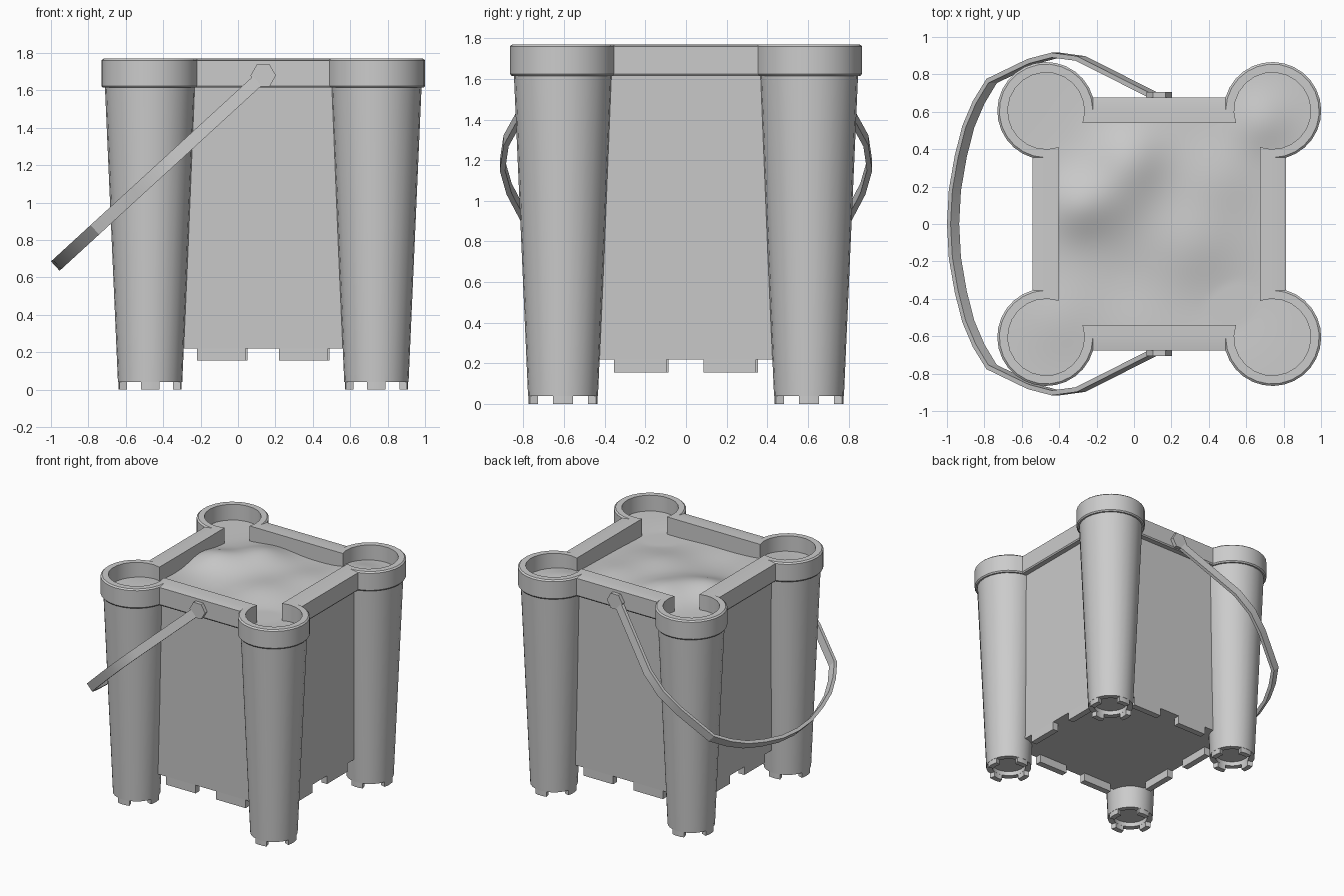
import bpy, bmesh
from math import sin, cos, asin, pi, exp, radians, hypot

if "Cube" in bpy.data.objects:
    bpy.data.objects.remove(bpy.data.objects["Cube"])

CX = 0.135      # bucket centre in x (the handle hangs out to -x)
C = 0.605       # tower offset from the bucket centre


def finish(name, bm, smooth=None):
    bmesh.ops.recalc_face_normals(bm, faces=bm.faces)
    me = bpy.data.meshes.new(name)
    bm.to_mesh(me)
    bm.free()
    ob = bpy.data.objects.new(name, me)
    bpy.context.collection.objects.link(ob)
    if smooth:
        bpy.ops.object.select_all(action='DESELECT')
        ob.select_set(True)
        bpy.context.view_layer.objects.active = ob
        bpy.ops.object.shade_smooth_by_angle(angle=radians(smooth))
    return ob


def loft(bm, rings, caps=True):
    """Skin a list of closed point rings."""
    vs = [[bm.verts.new(p) for p in r] for r in rings]
    n = len(vs[0])
    for a, b in zip(vs, vs[1:]):
        for i in range(n):
            j = (i + 1) % n
            bm.faces.new((a[i], a[j], b[j], b[i]))
    if caps:
        bm.faces.new(vs[0])
        bm.faces.new(vs[-1])


def circle(x, y, r, z, n=24):
    return [(x + r * cos(2 * pi * i / n), y + r * sin(2 * pi * i / n), z) for i in range(n)]


def square(h, z):
    return [(CX + sx * h, sy * h, z) for sx, sy in ((-1, -1), (1, -1), (1, 1), (-1, 1))]


def castle_outline(h, r, z, n=20):
    """Square of half-width h joined to four corner circles of radius r."""
    s = asin((h - C) / r)
    pts = []
    for k in range(4):
        q = k * pi / 2
        for i in range(n):
            a = -pi / 2 + s + (1.5 * pi - 2 * s) * i / (n - 1)
            x, y = C + r * cos(a), C + r * sin(a)
            pts.append((CX + x * cos(q) - y * sin(q), x * sin(q) + y * cos(q), z))
    return pts


# Bucket body, tapering down
HB = 0.59
bm = bmesh.new()
loft(bm, [square(HB, 0.22), square(0.63, 1.63)])
finish("bucket_body", bm)

# Battlement blocks under the body edge
bm = bmesh.new()
for k in range(4):
    q = k * pi / 2
    for x0, x1 in ((-0.355, -0.095), (0.085, 0.345)):
        rings = []
        for z in (0.155, 0.225):
            pts = ((x0, -HB), (x1, -HB), (x1, 0.05 - HB), (x0, 0.05 - HB))
            rings.append([(CX + x * cos(q) - y * sin(q), x * sin(q) + y * cos(q), z) for x, y in pts])
        loft(bm, rings)
finish("body_battlements", bm)

# Corner towers, recessed underneath, with four small battlements each
for sx, side in ((-1, "left"), (1, "right")):
    for sy, end in ((-1, "front"), (1, "back")):
        x, y = CX + sx * C, sy * C
        bm = bmesh.new()
        loft(bm, [circle(x, y, 0.128, 0.075), circle(x, y, 0.128, 0.04),
                  circle(x, y, 0.172, 0.04), circle(x, y, 0.242, 1.63)])
        for k in range(4):
            rings = []
            for z in (0.0, 0.045):
                angs = [k * pi / 2 + radians(d) for d in (-17, -6, 6, 17)]
                rings.append([(x + 0.17 * cos(a), y + 0.17 * sin(a), z) for a in angs] +
                             [(x + 0.128 * cos(a), y + 0.128 * sin(a), z) for a in reversed(angs)])
            loft(bm, rings)
        finish(f"tower_{end}_{side}", bm, 30)

# Continuous rim around walls and towers
bm = bmesh.new()
profile = ((0.625, 0.238, 1.615), (0.67, 0.253, 1.615), (0.677, 0.261, 1.625), (0.677, 0.261, 1.76),
           (0.61, 0.25, 1.77), (0.54, 0.205, 1.77), (0.54, 0.205, 1.615))
loft(bm, [castle_outline(*p) for p in profile], caps=False)
finish("rim", bm, 30)

# Lumpy sand filling: (x, y, height, spread)
LUMPS = ((-0.3, 0.1, 0.06, 0.17), (-0.02, 0.36, 0.065, 0.19), (-0.1, 0.15, 0.04, 0.2),
         (0.3, -0.1, 0.03, 0.22), (-0.05, -0.3, -0.015, 0.2), (0.68, 0.55, 0.04, 0.16),
         (0.5, -0.4, -0.02, 0.25), (-0.4, -0.5, 0.02, 0.2), (0.45, 0.25, 0.025, 0.2))
bm = bmesh.new()
bmesh.ops.create_grid(bm, x_segments=70, y_segments=70, size=0.85)
outside = []
for v in bm.verts:
    x, y = v.co.x, v.co.y
    if max(abs(x), abs(y)) > 0.6 and hypot(abs(x) - C, abs(y) - C) > 0.235:
        outside.append(v)
    v.co.x = x = x + CX
    z = 1.645 + sum(h * exp(-((x - a) ** 2 + (y - b) ** 2) / s ** 2) for a, b, h, s in LUMPS)
    v.co.z = max(z, 1.632)
bmesh.ops.delete(bm, geom=outside, context='VERTS')
finish("sand", bm, 60)

# Hexagonal handle pivots
PZ = 1.68
for sy, end in ((-1, "front"), (1, "back")):
    bm = bmesh.new()
    loft(bm, [[(CX + 0.068 * cos(i * pi / 3), sy * yy, PZ + 0.068 * sin(i * pi / 3)) for i in range(6)]
              for yy in (0.62, 0.706)])
    finish(f"handle_pivot_{end}", bm)

# Hanging strap handle: (distance from pivot, y), mirrored front to back
half = [(0.0, 0.688), (0.06, 0.695), (0.57, 0.885), (0.75, 0.903), (0.92, 0.87),
        (1.215, 0.765), (1.31, 0.65), (1.385, 0.52), (1.44, 0.36), (1.482, 0.18)]
path = half + [(1.495, 0.0)] + [(t, -y) for t, y in reversed(half)]
ca, sa = cos(radians(42.5)), sin(radians(42.5))
rings = []
for i, (t, y) in enumerate(path):
    a, b = path[max(i - 1, 0)], path[min(i + 1, len(path) - 1)]
    dt, dy = b[0] - a[0], b[1] - a[1]
    m = hypot(dt, dy)
    nt, ny = -dy / m, dt / m
    ring = []
    for o, w in ((-1, -1), (1, -1), (1, 1), (-1, 1)):
        tt, yy, ww = t + o * 0.013 * nt, y + o * 0.013 * ny, w * 0.034
        ring.append((CX - ca * tt - sa * ww, yy, PZ - sa * tt + ca * ww))
    rings.append(ring)
bm = bmesh.new()
loft(bm, rings)
finish("handle", bm, 30)
